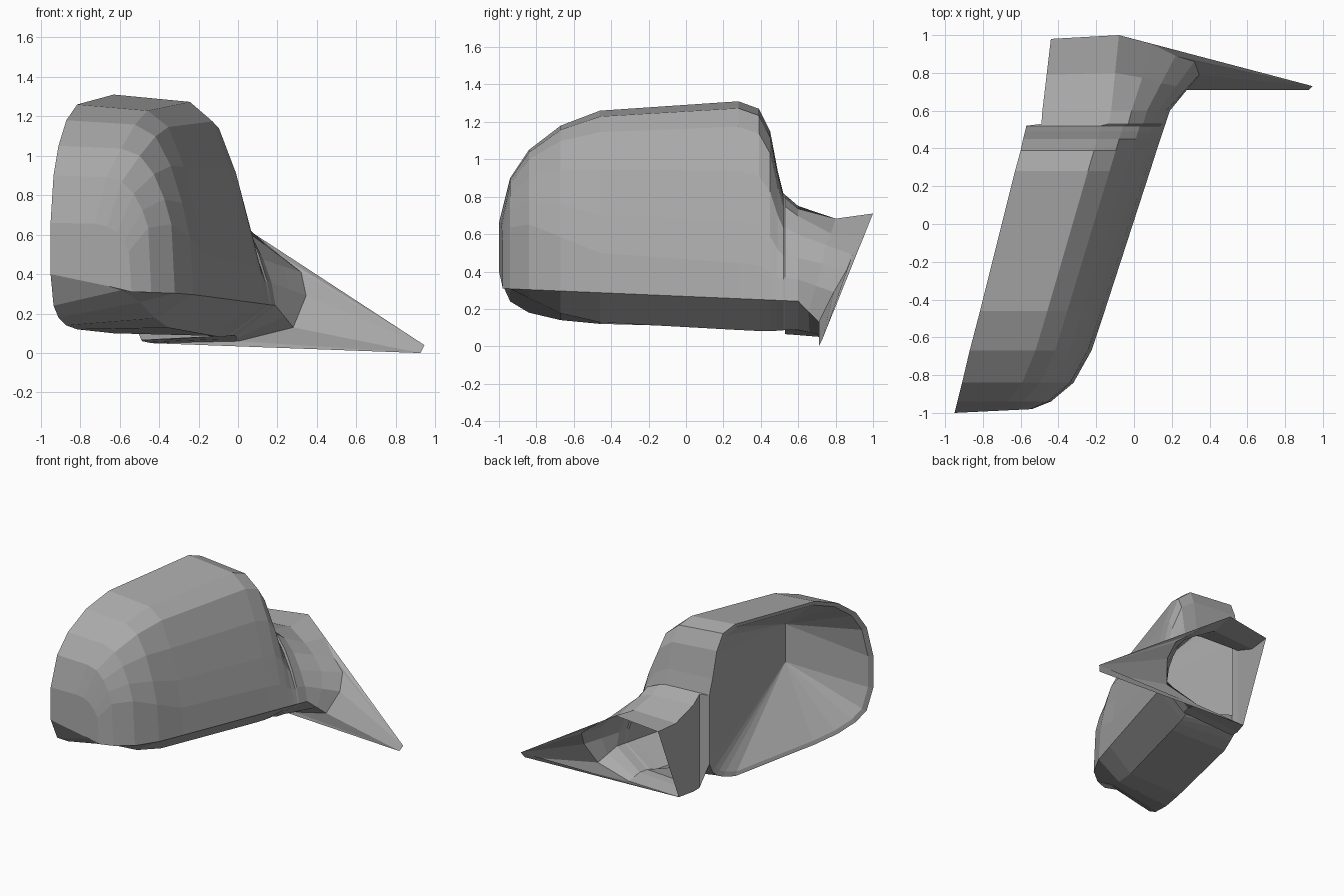
import bpy, bmesh
from mathutils import Vector

cube = bpy.data.objects.get("Cube")
if cube:
    bpy.data.objects.remove(cube)

grey = bpy.data.materials.new("plain grey")
grey.use_nodes = True
grey.diffuse_color = (0.4, 0.4, 0.4, 1)
grey.node_tree.nodes["Principled BSDF"].inputs["Base Color"].default_value = (0.4, 0.4, 0.4, 1)


def finish(name, bm):
    mesh = bpy.data.meshes.new(name)
    bm.to_mesh(mesh)
    bm.free()
    mesh.materials.append(grey)
    obj = bpy.data.objects.new(name, mesh)
    bpy.context.collection.objects.link(obj)
    return obj


# Cross-section from rim top, over the outer side, to rim bottom (0..1)
SECTION = [(0, 1), (.54, .97), (.70, .89), (.82, .70), (.91, .48),
           (.97, .30), (1, .15), (.7, .01), (0, 0)]
# Stations: y, rim x, outer x, top z, bottom z, rim bottom z, squareness power
STATIONS = [
    (-1.0, -.95, -.54, .66, .28, .40, .4),
    (-.94, -.935, -.44, .90, .21, .24, .4),
    (-.84, -.91, -.32, 1.05, .17, .18, .5),
    (-.67, -.87, -.225, 1.18, .135, .14, .7),
    (-.46, -.815, -.155, 1.26, .11, .12, .9),
    (.28, -.63, .085, 1.31, .075, .10, 1),
    (.39, -.60, .12, 1.27, .07, .13, 1),
    (.45, -.587, .14, 1.15, .07, .16, 1),
    (.49, -.577, .153, .94, .07, .20, .9),
    (.52, -.57, .163, .82, .067, .27, .8),
    (.53, -.49, .167, .81, .065, .065, .75),
    (.60, -.485, .19, .75, .06, .06, .7),
]
RIM_END = 10         # stations before this one border the opening

# Outer shell and hollow arm, lofted along y
bm = bmesh.new()
rings = []
for y, xr, xo, zt, zb, rim_z, power in STATIONS:
    ring = [bm.verts.new((xr + u * (xo - xr), y, zb + v ** power * (zt - zb))) for u, v in SECTION]
    ring[-1].co.z = rim_z
    ring[6].co.z = .267 - .043 * y      # straight crease above the underside
    rings.append(ring)
for v, (u, _) in zip(rings[0], SECTION):
    v.co.y += .02 * u
# Last ring lies on the slanted mounting plane, after a dipped neck
MOUNT = [(-.44, .98, .67), (-.08, 1, .71), (.10, .95, .59), (.22, .89, .49), (.32, .86, .41),
         (.345, .79, .29), (.28, .71, .13), (0, .72, .06), (-.44, .72, .05)]
neck = []
for i, (v, p) in enumerate(zip(rings[-1], MOUNT)):
    q = v.co.lerp(Vector(p), .5)
    if i < 3:
        q.z -= .04
    neck.append(bm.verts.new(q))
rings += [neck, [bm.verts.new(p) for p in MOUNT]]
for a, b in zip(rings, rings[1:]):
    for i in range(len(SECTION) - 1):
        bm.faces.new((a[i], a[i + 1], b[i + 1], b[i]))
bm.faces.new(rings[0])
for a, b in zip(rings[RIM_END - 1:], rings[RIM_END:]):
    bm.faces.new((a[-1], a[0], b[0], b[-1]))

# Rim lip around the opening, then the wedge-shaped cavity
rim = [r[0] for r in rings[:RIM_END]] + [r[-1] for r in reversed(rings[:RIM_END])]
centre = Vector((-.77, -.24, .68))
inner = []
for v in rim:
    p = centre + (v.co - centre) * .95
    p.x = -.95 + .25 * (p.y + 1) + .01
    inner.append(bm.verts.new(p))
high = bm.verts.new((-.42, -.65, .90))
low = bm.verts.new((-.42, -.65, .60))
n = len(rim)
for i in range(n):
    j = (i + 1) % n
    bm.faces.new((rim[i], rim[j], inner[j], inner[i]))
    a, b = (high if k < RIM_END - 1 else low for k in (i, j))
    if a is b:
        bm.faces.new((inner[i], inner[j], a))
    else:
        bm.faces.new((inner[i], inner[j], b, a))
bmesh.ops.recalc_face_normals(bm, faces=bm.faces)
finish("mirror_housing", bm)

# Triangular mounting fin, fanned from the arm to a thin tip
bm = bmesh.new()
edge = [bm.verts.new(p) for p in MOUNT[1:]]
tip = bm.verts.new((.945, .73, .04))
foot = bm.verts.new((.925, .71, 0))
for a, b in zip(edge, edge[1:]):
    bm.faces.new((a, b, foot if b in edge[-2:] else tip))
bm.faces.new((edge[-3], foot, tip))
bm.faces.new((edge[-1], tip, foot))
finish("mounting_fin", bm)
